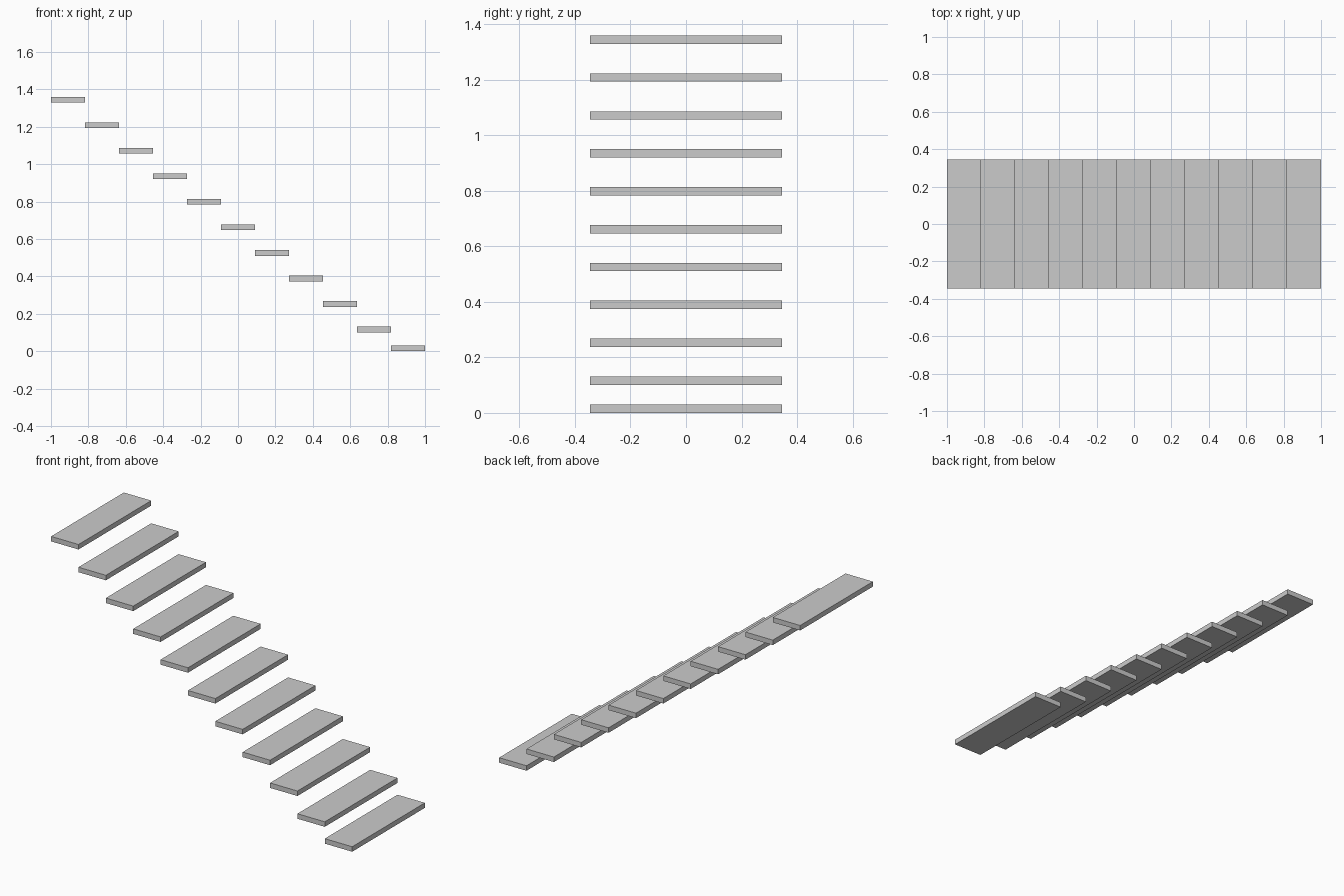
import bpy

if "Cube" in bpy.data.objects:
    bpy.data.objects.remove(bpy.data.objects["Cube"])

STEPS = 11
RUN = 2.0 / STEPS      # tread depth, treads meet edge to edge in plan
RISE = 0.1364
WIDTH = 0.69
THICK = 0.03
FIRST_RISE = 0.101     # the lowest riser is shorter


def tread(name, x, bottom):
    bpy.ops.mesh.primitive_cube_add(size=1, location=(x, 0, bottom + THICK / 2))
    ob = bpy.context.object
    ob.name = name
    ob.scale = (RUN, WIDTH, THICK)
    bpy.ops.object.transform_apply(location=False, rotation=False, scale=True)


# Floating treads, climbing from +x to -x
for i in range(STEPS):
    bottom = 0 if i == 0 else FIRST_RISE + (i - 1) * RISE
    tread(f"stair_tread_{i + 1}", 1 - RUN * (i + 0.5), bottom)
